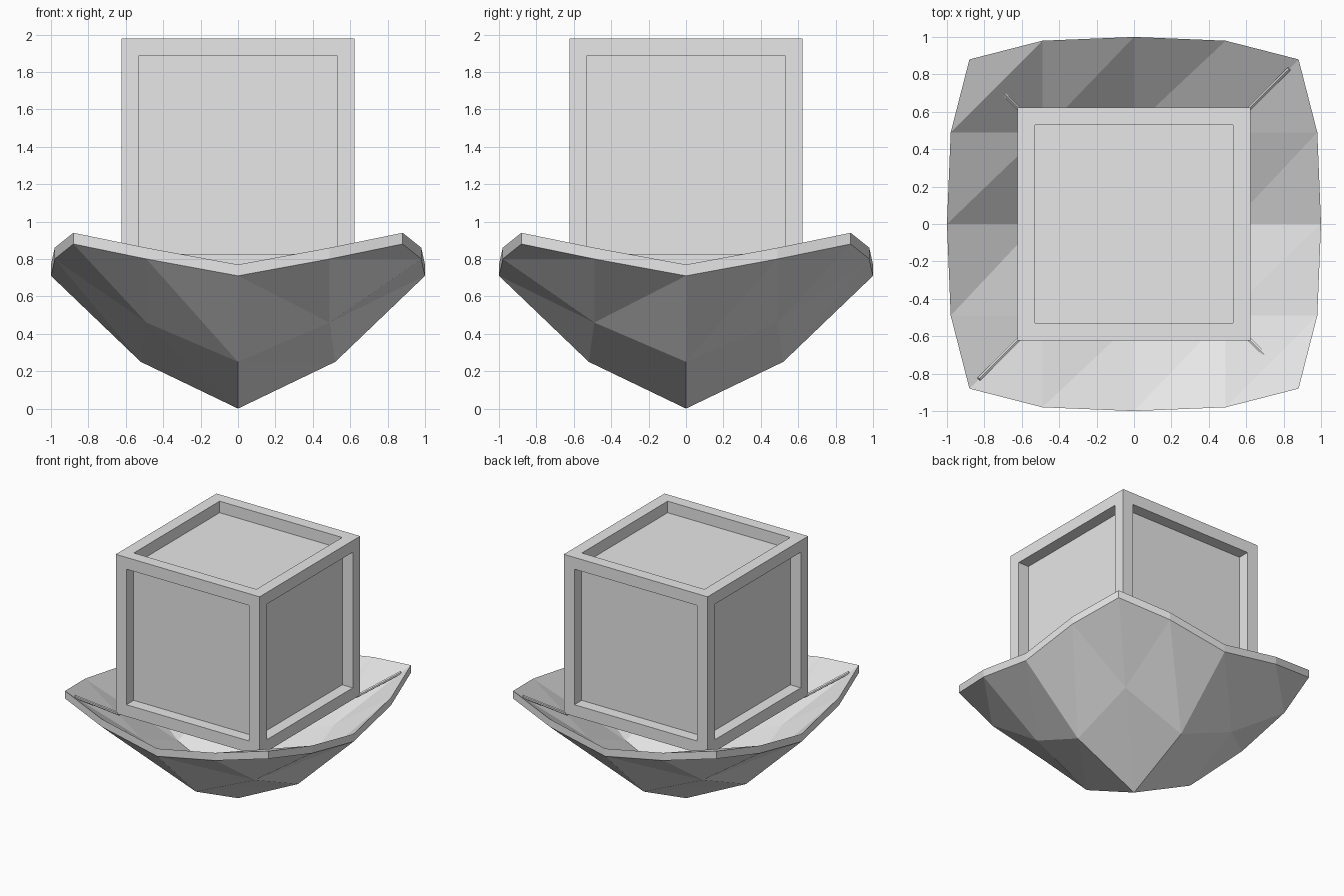
import bpy
import bmesh
from mathutils import Vector

old = bpy.data.objects.get("Cube")
if old:
    bpy.data.objects.remove(old, do_unlink=True)

# One plain grey material
grey = bpy.data.materials.new("light_grey")
grey.use_nodes = True
grey.diffuse_color = (0.8, 0.8, 0.8, 1)
grey.node_tree.nodes["Principled BSDF"].inputs["Base Color"].default_value = (0.8, 0.8, 0.8, 1)


def finish(bm, name):
    bmesh.ops.recalc_face_normals(bm, faces=bm.faces[:])
    mesh = bpy.data.meshes.new(name)
    bm.to_mesh(mesh)
    bm.free()
    mesh.materials.append(grey)
    obj = bpy.data.objects.new(name, mesh)
    bpy.context.collection.objects.link(obj)
    return obj


# Crate: a box with a recessed panel on every side
HALF, BASE = 0.622, 0.735
bm = bmesh.new()
bmesh.ops.create_cube(bm, size=2 * HALF)
panels = bm.faces[:]
bmesh.ops.inset_individual(bm, faces=panels, thickness=0.13)
for face in bmesh.ops.extrude_discrete_faces(bm, faces=panels)["faces"]:
    face.normal_update()
    bmesh.ops.translate(bm, verts=face.verts[:], vec=face.normal * -0.09)
crate = finish(bm, "crate")
crate.location.z = BASE + HALF

# Hanging cloth: a four by four sheet with raised corners.
# Grid step (far, near) from the centre -> far offset, near offset, height
SHEET = {
    (0, 0): (0, 0, 0), (1, 0): (0.52, 0, 0.25), (1, 1): (0.49, 0.49, 0.46),
    (2, 0): (1, 0, 0.71), (2, 1): (0.98, 0.49, 0.80), (2, 2): (0.88, 0.88, 0.88),
}


def sheet_point(i, j):
    a, b = abs(i), abs(j)
    far, near, z = SHEET[(max(a, b), min(a, b))]
    x, y = (far, near) if a >= b else (near, far)
    return Vector((x if i > 0 else -x, y if j > 0 else -y, z))


bm = bmesh.new()
steps = range(-2, 3)
grid = {(i, j): bm.verts.new(sheet_point(i, j)) for i in steps for j in steps}
for i in steps[:-1]:
    for j in steps[:-1]:
        a, b = grid[i, j], grid[i + 1, j]
        c, d = grid[i + 1, j + 1], grid[i, j + 1]
        bm.faces.new((a, b, c))
        bm.faces.new((a, c, d))
upper = bmesh.ops.extrude_face_region(bm, geom=bm.faces[:], use_keep_orig=True)["geom"]
bmesh.ops.translate(bm, verts=[v for v in upper if isinstance(v, bmesh.types.BMVert)],
                    vec=(0, 0, 0.06))
finish(bm, "cloth")

# Cords from the lower crate corners to the cloth corners
for side, sx in (("left", 1), ("right", -1)):
    for end, sy in (("front", -1), ("back", 1)):
        start = Vector((sx * 0.60, sy * 0.60, 0.725))
        stop = Vector((sx * 0.83, sy * 0.83, 0.89))
        run = stop - start
        bm = bmesh.new()
        bmesh.ops.create_cone(bm, cap_ends=True, segments=6, radius1=0.012,
                              radius2=0.012, depth=run.length)
        cord = finish(bm, f"{end}_{side}_cord")
        cord.location = (start + stop) / 2
        cord.rotation_mode = 'QUATERNION'
        cord.rotation_quaternion = run.to_track_quat('Z', 'Y')
